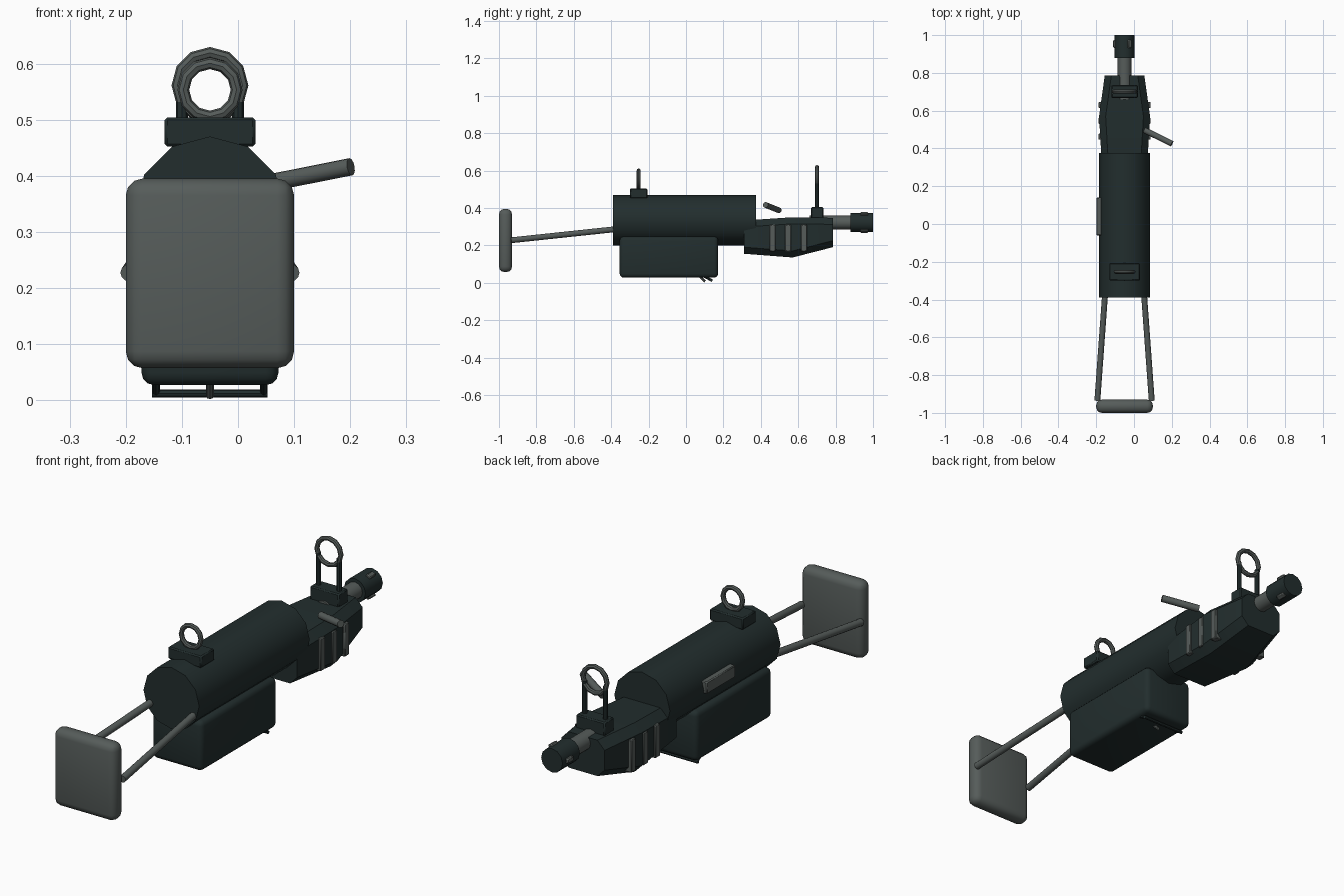
import bpy, bmesh, math
from mathutils import Vector

if "Cube" in bpy.data.objects:
    bpy.data.objects.remove(bpy.data.objects["Cube"])

CX = -0.05  # centre line of the body


def material(name, rgb):
    m = bpy.data.materials.new(name)
    m.diffuse_color = (*rgb, 1)
    m.use_nodes = True
    m.node_tree.nodes["Principled BSDF"].inputs["Base Color"].default_value = m.diffuse_color
    return m


DARK = material("dark green black", (0.016, 0.027, 0.027))
GREY = material("steel grey", (0.092, 0.107, 0.102))


def finish(ob, name, mat):
    ob.name = name
    ob.data.materials.append(mat)
    bpy.ops.object.select_all(action='DESELECT')
    ob.select_set(True)
    bpy.context.view_layer.objects.active = ob
    bpy.ops.object.shade_smooth_by_angle(angle=math.radians(40))
    return ob


def box(name, lo, hi, mat, bevel=0.0, segments=2):
    lo, hi = Vector(lo), Vector(hi)
    bm = bmesh.new()
    bmesh.ops.create_cube(bm, size=1)
    for v in bm.verts:
        v.co = (lo + hi) / 2 + v.co * (hi - lo)
    if bevel:
        bmesh.ops.bevel(bm, geom=bm.edges[:], offset=bevel, segments=segments,
                        profile=0.5, affect='EDGES')
    me = bpy.data.meshes.new(name)
    bm.to_mesh(me)
    bm.free()
    ob = bpy.data.objects.new(name, me)
    bpy.context.collection.objects.link(ob)
    return finish(ob, name, mat)


def rod(name, a, b, radius, mat, sides=12):
    a, b = Vector(a), Vector(b)
    d = b - a
    bpy.ops.mesh.primitive_cylinder_add(vertices=sides, radius=radius, depth=d.length,
                                        location=(a + b) / 2)
    ob = bpy.context.object
    ob.rotation_euler = d.to_track_quat('Z', 'Y').to_euler()
    return finish(ob, name, mat)


def ring(name, y, z, major, minor):
    bpy.ops.mesh.primitive_torus_add(major_segments=12, minor_segments=8, major_radius=major,
                                     minor_radius=minor, location=(CX, y, z),
                                     rotation=(math.pi / 2, 0, 0))
    return finish(bpy.context.object, name, GREY)


# Receiver tube and the box below it
rod("receiver", (CX, -0.39, 0.335), (CX, 0.375, 0.335), 0.135, DARK)
box("lower_box", (CX - 0.122, -0.355, 0.027), (CX + 0.122, 0.172, 0.247), DARK, 0.022, 3)
box("side_port", (-0.199, -0.06, 0.322), (-0.16, 0.14, 0.375), GREY, 0.004, 1)

# Shoulder plate and its two struts
box("shoulder_plate", (-0.2, -1.0, 0.057), (0.1, -0.93, 0.395), GREY, 0.03, 3)
for side in (-1, 1):
    rod("stock_strut", (CX + side * 0.103, -0.37, 0.287), (CX + side * 0.144, -0.935, 0.227),
        0.0155, GREY)

# Foregrip lofted through chamfered sections: y, half width, bottom, top
sections = [(0.31, 0.12, 0.155, 0.333), (0.57, 0.135, 0.135, 0.35), (0.785, 0.105, 0.19, 0.347)]
bm = bmesh.new()
loops = []
for y, w, lo, hi in sections:
    c = 0.035
    outline = [(-w, lo + c), (-w + c, lo), (w - c, lo), (w, lo + c),
               (w, hi - c), (w - c, hi), (-w + c, hi), (-w, hi - c)]
    loops.append([bm.verts.new((CX + x, y, z)) for x, z in outline])
for a, b in zip(loops, loops[1:]):
    for i in range(8):
        j = (i + 1) % 8
        bm.faces.new((a[i], a[j], b[j], b[i]))
bm.faces.new(loops[0])
bm.faces.new(loops[-1])
bmesh.ops.recalc_face_normals(bm, faces=bm.faces[:])
mesh = bpy.data.meshes.new("foregrip")
bm.to_mesh(mesh)
bm.free()
grip = bpy.data.objects.new("foregrip", mesh)
bpy.context.collection.objects.link(grip)
finish(grip, "foregrip", DARK)

# Grip slats on both sides
for y in (0.463, 0.546, 0.63):
    for side in (-1, 1):
        xs = sorted((CX + side * 0.1, CX + side * 0.138))
        box("grip_slat", (xs[0], y - 0.016, 0.168), (xs[1], y + 0.016, 0.31), GREY, 0.003, 1)

# Barrel, muzzle and three muzzle studs
rod("barrel", (CX, 0.66, 0.322), (CX, 0.9, 0.322), 0.037, GREY)
rod("muzzle", (CX, 0.88, 0.322), (CX, 1.0, 0.322), 0.052, DARK)
for deg in (60, 180, 300):
    a = math.radians(deg)
    stud = box("muzzle_stud", (-0.012, -0.021, -0.011), (0.012, 0.021, 0.011), GREY, 0.004, 1)
    stud.location = (CX + 0.048 * math.cos(a), 0.953, 0.322 + 0.048 * math.sin(a))
    stud.rotation_euler = (0, -a, 0)

# Rear sight
box("rear_sight_base", (CX - 0.081, -0.3, 0.452), (CX + 0.081, -0.207, 0.504), DARK, 0.005, 1)
ring("rear_sight_ring", -0.253, 0.553, 0.0475, 0.0105)

# Front sight on two posts
box("front_sight_base", (CX - 0.07, 0.668, 0.335), (CX + 0.07, 0.735, 0.404), DARK, 0.005, 1)
for side in (-1, 1):
    rod("front_sight_post", (CX + side * 0.05, 0.701, 0.39), (CX + side * 0.05, 0.701, 0.545),
        0.0105, DARK, 8)
ring("front_sight_ring", 0.701, 0.561, 0.058, 0.0105)

# Side handle
rod("side_handle", (0.055, 0.497, 0.387), (0.201, 0.425, 0.416), 0.0155, GREY)

# Trigger and guard under the box
rod("trigger", (CX, 0.07, 0.038), (CX, 0.102, 0.007), 0.007, GREY, 8)
rod("guard_bar", (CX - 0.103, 0.135, 0.012), (CX + 0.103, 0.135, 0.012), 0.007, DARK, 8)
for side in (-1, 1):
    rod("guard_leg", (CX + side * 0.096, 0.095, 0.036), (CX + side * 0.096, 0.138, 0.012),
        0.007, DARK, 8)
